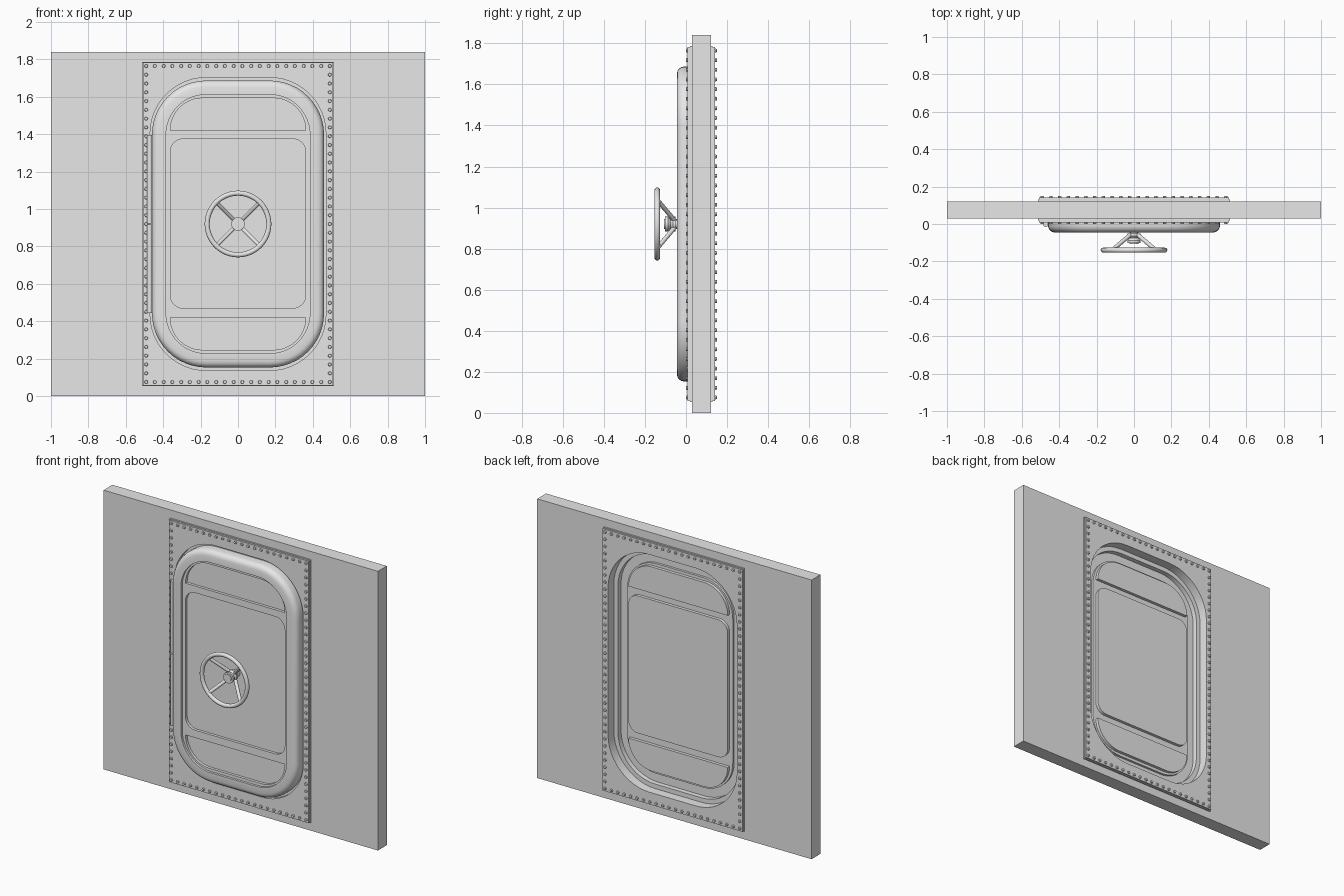
import bpy, bmesh, math
from mathutils import Vector, Matrix

cube = bpy.data.objects.get("Cube")
if cube:
    bpy.data.objects.remove(cube)

MID = 0.92  # height of the door centre

steel = bpy.data.materials.new("light_grey_steel")
steel.use_nodes = True
steel.diffuse_color = (0.8, 0.8, 0.8, 1)
steel.node_tree.nodes["Principled BSDF"].inputs["Base Color"].default_value = (0.8, 0.8, 0.8, 1)


def finish(obj):
    """Give the part its colour and shading."""
    obj.data.materials.clear()
    obj.data.materials.append(steel)
    bpy.ops.object.select_all(action='DESELECT')
    obj.select_set(True)
    bpy.context.view_layer.objects.active = obj
    bpy.ops.object.shade_smooth_by_angle(angle=math.radians(35))


def from_bmesh(name, bm):
    bmesh.ops.recalc_face_normals(bm, faces=bm.faces)
    mesh = bpy.data.meshes.new(name)
    bm.to_mesh(mesh)
    bm.free()
    obj = bpy.data.objects.new(name, mesh)
    bpy.context.collection.objects.link(obj)
    finish(obj)


def outline(half_w, z0, z1, r_low=0.0, r_top=0.0, steps=12):
    """Rectangle in x and z with separately rounded lower and upper corners."""
    pts = []
    for k, (sx, z, sz, r) in enumerate([(1, z1, 1, r_top), (-1, z1, 1, r_top),
                                        (-1, z0, -1, r_low), (1, z0, -1, r_low)]):
        cx, cz = sx * (half_w - r), z - sz * r
        n = steps if r else 0
        for i in range(n + 1):
            a = math.pi / 2 * (k + (i / n if n else 0))
            pts.append((cx + r * math.cos(a), cz + r * math.sin(a)))
    return pts


def centred(half_w, half_h, r):
    return outline(half_w, MID - half_h, MID + half_h, r, r)


def plate(name, loops, y0, y1):
    """Flat plate between two depths; loops inside the first are holes."""
    curve = bpy.data.curves.new(name, 'CURVE')
    curve.dimensions = '2D'
    curve.fill_mode = 'BOTH'
    curve.extrude = (y1 - y0) / 2
    for loop in loops:
        spline = curve.splines.new('POLY')
        spline.points.add(len(loop) - 1)
        for p, (x, z) in zip(spline.points, loop):
            p.co = (x, z, 0, 1)
        spline.use_cyclic_u = True
    obj = bpy.data.objects.new(name, curve)
    bpy.context.collection.objects.link(obj)
    obj.rotation_euler = (math.pi / 2, 0, 0)
    obj.location.y = (y0 + y1) / 2
    bpy.ops.object.select_all(action='DESELECT')
    obj.select_set(True)
    bpy.context.view_layer.objects.active = obj
    bpy.ops.object.convert(target='MESH')
    finish(bpy.context.object)


def rod(bm, a, b, r1, r2, sides=16):
    """Cylinder or cone from a to b."""
    a, b = Vector(a), Vector(b)
    turn = (b - a).to_track_quat('Z', 'Y').to_matrix().to_4x4()
    bmesh.ops.create_cone(bm, cap_ends=True, segments=sides, radius1=r1, radius2=r2,
                          depth=(b - a).length,
                          matrix=Matrix.Translation((a + b) / 2) @ turn)


# Wall with the doorway, and the seat inside it that the door closes against
opening = centred(0.47, 0.783, 0.30)
seat_hole = centred(0.44, 0.753, 0.27)
plate("wall", [outline(1.0, 0, 1.84), opening], 0.029, 0.121)
plate("door_seat", [opening, seat_hole], 0.03, 0.08)

# Riveted frames on both faces, each on a slightly wider flange
frame = centred(0.509, 0.863, 0)
flange = centred(0.513, 0.867, 0)
plate("front_frame", [frame, opening], 0.008, 0.02)
plate("front_flange", [flange, opening], 0.02, 0.029)
plate("back_flange", [flange, opening], 0.121, 0.13)
plate("back_frame", [frame, opening], 0.13, 0.141)

# Flat-headed rivets along the frame edges
RX, RZ, NX, NZ = 0.491, 0.845, 21, 36
spots = [(-RX + 2 * RX * i / NX, s * RZ) for i in range(NX + 1) for s in (-1, 1)]
spots += [(s * RX, -RZ + 2 * RZ * i / NZ) for i in range(1, NZ) for s in (-1, 1)]
for name, y0, y1 in (("front_rivets", 0.009, -0.001), ("back_rivets", 0.14, 0.15)):
    bm = bmesh.new()
    for x, z in spots:
        rod(bm, (x, y0, MID + z), (x, y1, MID + z), 0.01, 0.008, 8)
    from_bmesh(name, bm)

# Door rim: a cross-section of (inset, depth), rounded outside, flat inside
section = [(0, 0.03), (0, -0.01), (0.003, -0.023), (0.01, -0.034), (0.02, -0.041),
           (0.034, -0.045), (0.075, -0.045), (0.075, 0.03)]
bm = bmesh.new()
rings = [[bm.verts.new((x, y, z)) for x, z in centred(0.46 - d, 0.767 - d, 0.29 - d)]
         for d, y in section]
for ra, rb in zip(rings, rings[1:] + rings[:1]):
    for i in range(len(ra)):
        j = (i + 1) % len(ra)
        bm.faces.new((ra[i], ra[j], rb[j], rb[i]))
from_bmesh("door_rim", bm)

# Door sheet with three pressed panels, and the flat border behind the rim
panels = {
    "upper_panel": outline(0.362, 1.42, 1.593, 0, 0.172),
    "middle_panel": outline(0.362, 0.47, 1.375, 0.07, 0.07),
    "lower_panel": outline(0.362, 0.247, 0.42, 0.172, 0),
}
sheet = centred(0.385, 0.692, 0.215)
plate("door_back_border", [seat_hole, sheet], 0.03, 0.048)
plate("door_sheet", [sheet] + list(panels.values()), -0.03, 0.063)
for name, loop in panels.items():
    plate(name, [loop], -0.012, 0.083)

# Hinge barrels on the right edge
bm = bmesh.new()
for z0, z1 in ((0.445, 0.916), (0.924, 1.395)):
    rod(bm, (-0.472, -0.003, z0), (-0.472, -0.003, z1), 0.014, 0.014)
from_bmesh("hinge", bm)

# Handwheel rim
bpy.ops.mesh.primitive_torus_add(location=(0, -0.14, MID), rotation=(math.pi / 2, 0, 0),
                                 major_segments=48, minor_segments=12,
                                 major_radius=0.165, minor_radius=0.0135)
bpy.context.object.name = "wheel_rim"
finish(bpy.context.object)

# Spokes slanting back to the hub
bm = bmesh.new()
for k in range(4):
    a = math.pi / 4 + k * math.pi / 2
    c, s = math.cos(a), math.sin(a)
    rod(bm, (0.163 * c, -0.138, MID + 0.163 * s), (0.025 * c, -0.056, MID + 0.025 * s),
        0.011, 0.011)
from_bmesh("wheel_spokes", bm)

# Hub: end boss, front collar, waist, rear collar and shaft
bm = bmesh.new()
hub = [(-0.106, -0.1, 0.024, 0.024), (-0.102, -0.088, 0.036, 0.036),
       (-0.088, -0.076, 0.036, 0.026), (-0.076, -0.064, 0.026, 0.036),
       (-0.064, -0.05, 0.036, 0.036), (-0.05, 0.0, 0.024, 0.024)]
for y0, y1, r0, r1 in hub:
    rod(bm, (0, y0, MID), (0, y1, MID), r0, r1)
from_bmesh("wheel_hub", bm)
